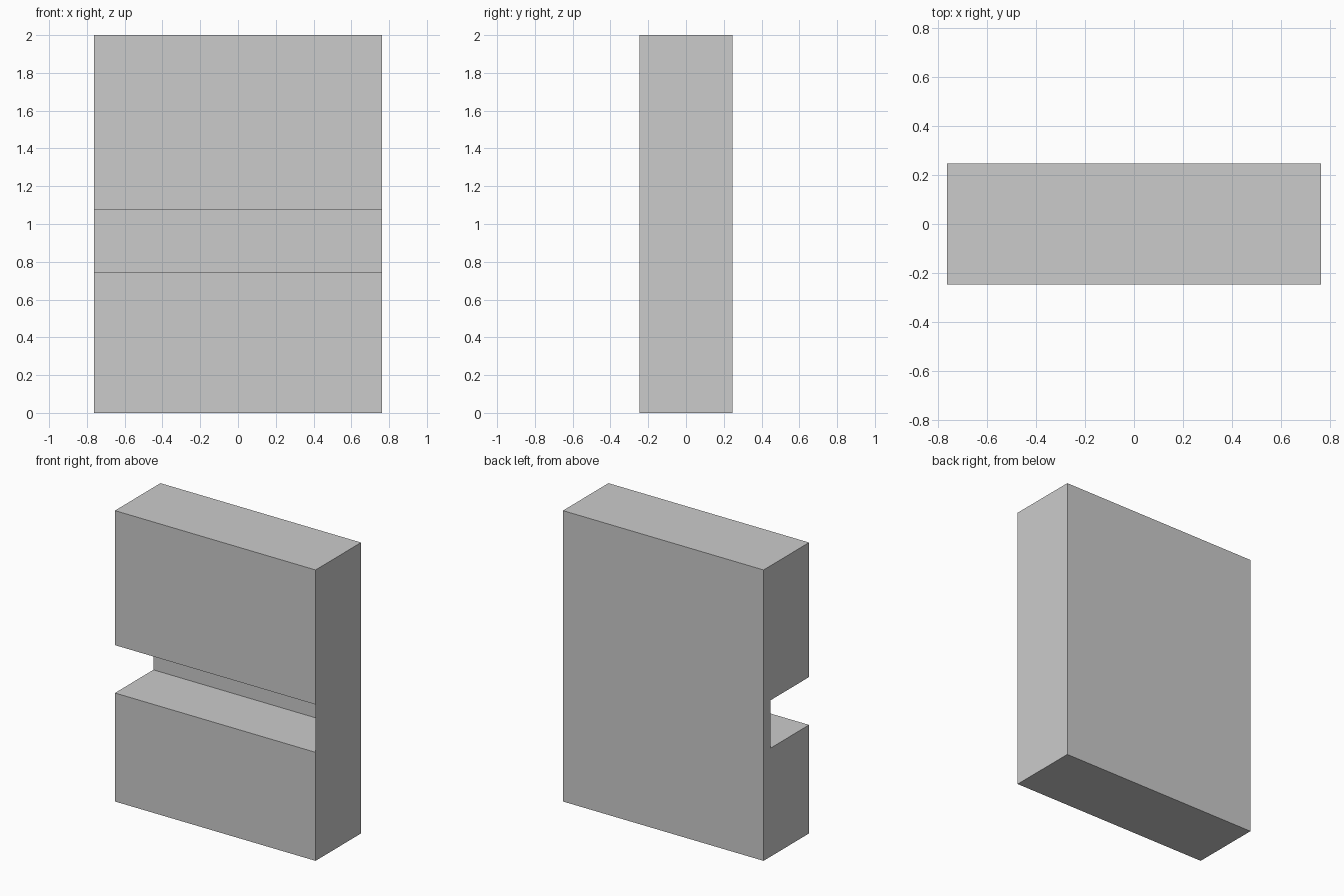
import bpy
import bmesh

if "Cube" in bpy.data.objects:
    bpy.data.objects.remove(bpy.data.objects["Cube"])

HALF_W, HALF_D, HEIGHT = 0.763, 0.247, 2.0
SLOT_BOTTOM, SLOT_TOP, SLOT_BACK = 0.746, 1.075, 0.17

# Side profile (y, z) of the slab with the slot cut into its front
profile = [
    (-HALF_D, 0), (HALF_D, 0), (HALF_D, HEIGHT), (-HALF_D, HEIGHT),
    (-HALF_D, SLOT_TOP), (SLOT_BACK, SLOT_TOP),
    (SLOT_BACK, SLOT_BOTTOM), (-HALF_D, SLOT_BOTTOM),
]

bm = bmesh.new()
left = [bm.verts.new((-HALF_W, y, z)) for y, z in profile]
right = [bm.verts.new((HALF_W, y, z)) for y, z in profile]

# Walls running along x, including the inside of the slot
n = len(profile)
for i in range(n):
    j = (i + 1) % n
    bm.faces.new((left[i], right[i], right[j], left[j]))

# Left end is open at the slot; right end is a full flat panel closing it
bm.faces.new(left)
bm.faces.new(right[:5] + right[7:])

# Outward normals
bm.normal_update()
for f in bm.faces:
    c = f.calc_center_median()
    in_slot = all(SLOT_BOTTOM - 1e-4 < v.co.z < SLOT_TOP + 1e-4 for v in f.verts)
    if in_slot:
        target = -1 if abs(f.normal.y) > 0.5 else (1 if c.z < 0.9 else -1)
        value = f.normal.y if abs(f.normal.y) > 0.5 else f.normal.z
        flip = value * target < 0
    else:
        flip = f.normal.x * c.x + f.normal.y * c.y + f.normal.z * (c.z - 1) < 0
    if flip:
        f.normal_flip()

mesh = bpy.data.meshes.new("slotted_slab")
bm.to_mesh(mesh)
bm.free()
slab = bpy.data.objects.new("slotted_slab", mesh)
bpy.context.collection.objects.link(slab)
